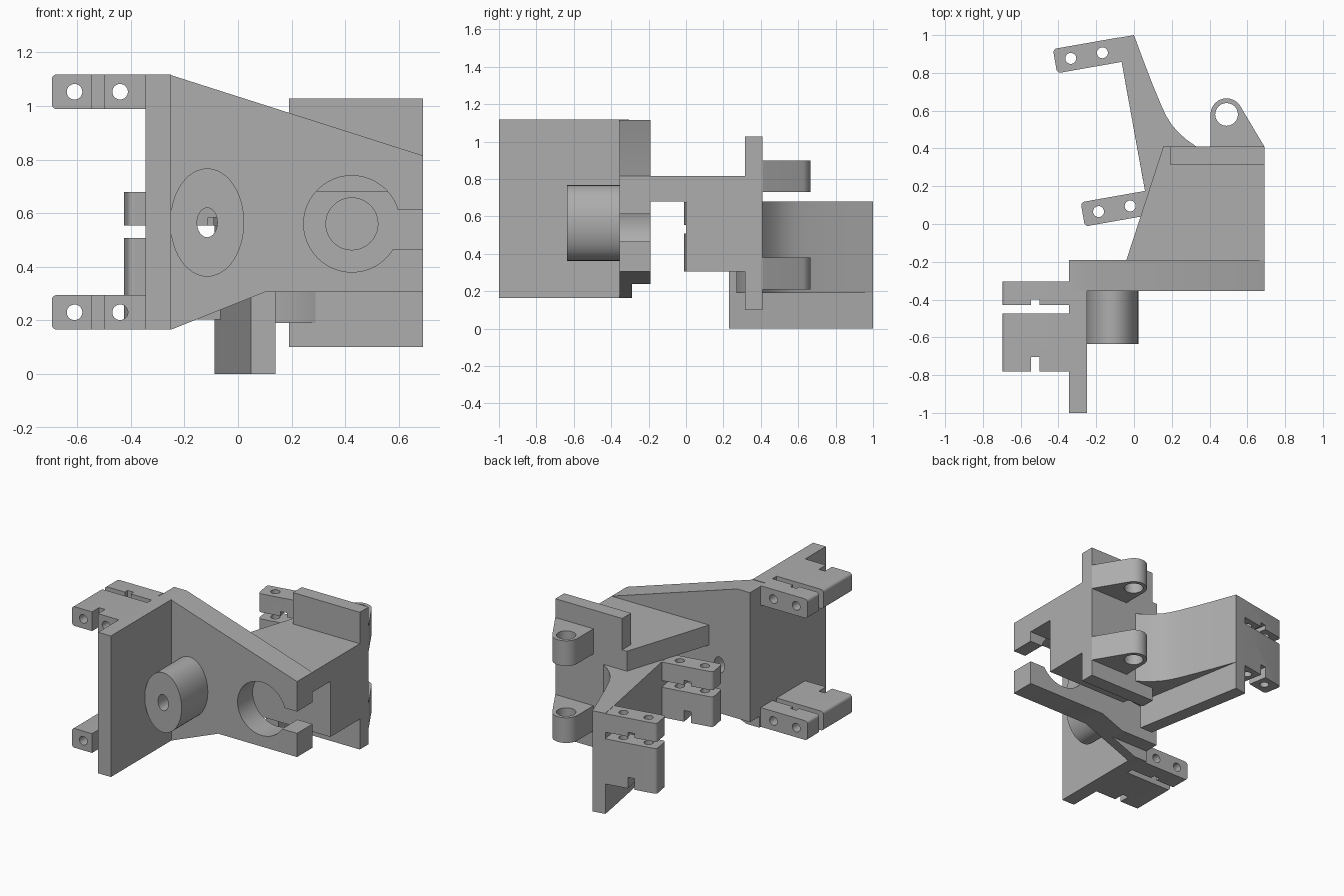
import bpy, bmesh, math
from mathutils import Matrix, Vector

cube = bpy.data.objects.get("Cube")
if cube:
    bpy.data.objects.remove(cube, do_unlink=True)

GREY = (0.42, 0.42, 0.42, 1)
mat = bpy.data.materials.new("plain_grey")
mat.use_nodes = True
mat.diffuse_color = GREY
mat.node_tree.nodes["Principled BSDF"].inputs["Base Color"].default_value = GREY


def prism(name, pts, lo, hi, axis="z"):
    """Extrude a flat outline along y (points are x, z) or z (points are x, y)."""
    bm = bmesh.new()
    place = (lambda p, h: (p[0], h, p[1])) if axis == "y" else (lambda p, h: (p[0], p[1], h))
    face = bm.faces.new([bm.verts.new(place(p, lo)) for p in pts])
    ext = bmesh.ops.extrude_face_region(bm, geom=[face])
    shift = Vector(place((0, 0), hi - lo))
    bmesh.ops.translate(bm, vec=shift, verts=[g for g in ext["geom"] if isinstance(g, bmesh.types.BMVert)])
    bmesh.ops.recalc_face_normals(bm, faces=bm.faces)
    me = bpy.data.meshes.new(name)
    bm.to_mesh(me)
    bm.free()
    me.materials.append(mat)
    ob = bpy.data.objects.new(name, me)
    bpy.context.collection.objects.link(ob)
    return ob


def rect(x0, x1, y0, y1):
    return [(x0, y0), (x1, y0), (x1, y1), (x0, y1)]


def arc(cx, cy, rx, ry=None, start=0, end=360, n=48):
    full = end - start == 360
    angles = [math.radians(start + (end - start) * i / (n if full else n - 1)) for i in range(n)]
    return [(cx + rx * math.cos(a), cy + (ry or rx) * math.sin(a)) for a in angles]


def cut(ob, *cutters):
    for c in cutters:
        c.hide_render = True
        mod = ob.modifiers.new("cut", "BOOLEAN")
        mod.operation, mod.solver, mod.object = "DIFFERENCE", "EXACT", c
        bpy.context.view_layer.objects.active = ob
        bpy.ops.object.modifier_apply(modifier=mod.name)
    return ob


def drop(*obs):
    for o in obs:
        bpy.data.objects.remove(o, do_unlink=True)


# Front plate with a slotted round opening, and the oval boss
front = prism("front_plate", [(-0.345, 0.165), (-0.25, 0.165), (0.1, 0.305), (0.69, 0.305),
                              (0.69, 0.815), (-0.25, 1.115), (-0.345, 1.115)], -0.355, -0.19, "y")
boss = prism("oval_boss", arc(-0.115, 0.565, 0.138, 0.202), -0.635, -0.355, "y")
opening = prism("opening_cutter", arc(0.425, 0.56, 0.18), -0.5, -0.1, "y")
slot = prism("slot_cutter", rect(0.5, 0.8, 0.465, 0.612), -0.5, -0.1, "y")
bore = prism("bore_cutter", arc(-0.115, 0.565, 0.038, 0.055, n=32), -0.8, -0.1, "y")
relief = prism("relief_cutter", rect(-0.5, 0.2, 0, 0.24), -0.29, -0.1, "y")
cut(front, opening, slot, bore, relief)
cut(boss, bore)
drop(opening, slot, bore, relief)

# Side plate
prism("side_plate", rect(-0.345, -0.25, 0.165, 1.118), -1, -0.355, "y")

# Shelf joining the front plate to the rear block
prism("shelf", [(-0.04, -0.19), (0.69, -0.19), (0.69, 0.41), (0.155, 0.41)], 0.68, 0.815)

# Rear block, curved web and straight foot of the arm
tip = [(0, 1), (-0.087, 0.985), (-0.065, 0.855)]
sweep = [(0.33, 0.41), (0.28, 0.445), (0.235, 0.485), (0.2, 0.525), (0.172, 0.57),
         (0.15, 0.615), (0.1, 0.735), (0.05, 0.865)]
block = prism("rear_block", [(0.09, 0), (0.69, 0), (0.69, 0.41)] + sweep + tip, 0.305, 0.68)
pocket = prism("pocket_cutter", arc(0.425, 0.56, 0.097), -0.1, 0.3, "y")
cut(block, pocket)
drop(pocket)
prism("arm_web", [(0.045, 0.27), (0.19, 0.27), (0.3, 0.32)] + sweep + tip, 0.19, 0.305)
prism("arm_foot", [(0.048, 0.23), (0.14, 0.23)] + tip, 0, 0.305)

# Back plate with two hinge lugs
prism("back_plate", rect(0.19, 0.69, 0.1, 1.027), 0.315, 0.41, "y")
for name, lo, hi in (("upper_lug", 0.73, 0.9), ("lower_lug", 0.21, 0.38)):
    lug = prism(name, [(0.405, 0.41), (0.69, 0.41)] + arc(0.49, 0.58, 0.085, start=32, end=180, n=20), lo, hi)
    pin = prism("pin_cutter", arc(0.49, 0.58, 0.06), lo - 0.1, hi + 0.1)
    cut(lug, pin)
    drop(pin)


def clamp(name, matrix, length=0.35, start=0.0):
    """Split clamp: a thick jaw and a thin jaw, two bolt holes, and a groove in each."""
    r, w = 0.02, 0.13
    outline = (arc(r, r, r, start=180, end=270, n=6) + [(length, 0), (length, w)]
               + arc(r, w - r, r, start=90, end=180, n=6))
    tools = [prism("bolt_cutter", arc(u, w / 2, 0.029, n=32), -0.1, 0.6) for u in (0.085, 0.255)]
    for jaw, lo, hi, depth in (("thick_jaw", start, 0.305, 0.075), ("thin_jaw", 0.35, 0.475, 0.03)):
        ob = prism(name + "_" + jaw, outline, lo, hi)
        groove = prism("groove_cutter", rect(0.15, 0.195, -0.1, 0.3), lo - 0.02, lo + depth)
        cut(ob, groove, *tools)
        drop(groove)
        ob.data.transform(matrix)
    drop(*tools)


# Clamps on the side plate, then on the two ends of the arm
for name, top in (("upper_side", 1.118), ("lower_side", 0.295)):
    clamp(name, Matrix.Translation((-0.695, -0.78, top)) @ Matrix.Rotation(-math.pi / 2, 4, "X"))
turn = Matrix.Rotation(math.radians(10), 4, "Z")
clamp("arm_end", Matrix.Translation((-0.407, 0.798, 0.203)) @ turn)
clamp("arm_root", Matrix.Translation((-0.26, -0.013, 0.203)) @ turn, start=0.102)

# Smooth the round surfaces and keep the edges crisp
bpy.ops.object.select_all(action="DESELECT")
for ob in bpy.context.scene.objects:
    if ob.type == "MESH" and mat.name in ob.data.materials:
        ob.select_set(True)
        bpy.context.view_layer.objects.active = ob
bpy.ops.object.shade_smooth_by_angle(angle=math.radians(25))
